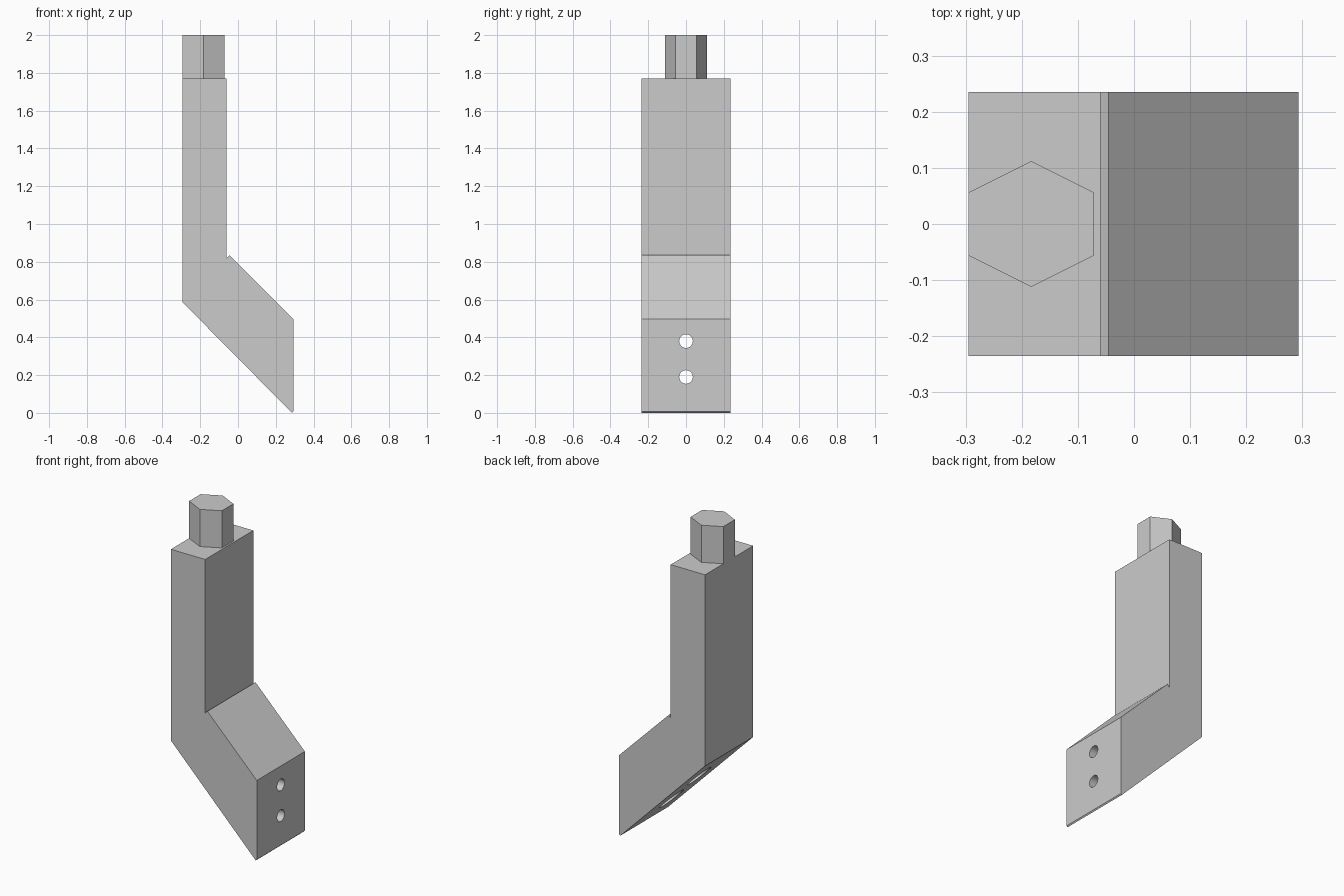
import bpy, bmesh
from math import radians, sin, cos, tau
from mathutils import Matrix

cube = bpy.data.objects.get("Cube")
if cube:
    bpy.data.objects.remove(cube, do_unlink=True)

GREY = (0.6, 0.6, 0.6, 1.0)
grey = bpy.data.materials.new("plain_grey")
grey.use_nodes = True
grey.diffuse_color = GREY
grey.node_tree.nodes["Principled BSDF"].inputs["Base Color"].default_value = GREY


def prism(name, outline, start, end, to_world):
    """Extrude a 2D outline from start to end; to_world maps (a, b, depth) to xyz."""
    bm = bmesh.new()
    rings = [[bm.verts.new(to_world(a, b, d)) for a, b in outline] for d in (start, end)]
    bm.faces.new(rings[0])
    bm.faces.new(rings[1])
    n = len(outline)
    for i in range(n):
        j = (i + 1) % n
        bm.faces.new((rings[0][i], rings[0][j], rings[1][j], rings[1][i]))
    bmesh.ops.recalc_face_normals(bm, faces=bm.faces)
    mesh = bpy.data.meshes.new(name)
    bm.to_mesh(mesh)
    bm.free()
    mesh.materials.append(grey)
    obj = bpy.data.objects.new(name, mesh)
    bpy.context.collection.objects.link(obj)
    return obj


def ring(radius, sides, centre=(0, 0), stretch=1.0):
    return [(centre[0] + stretch * radius * sin(tau * i / sides),
             centre[1] + radius * cos(tau * i / sides)) for i in range(sides)]


# Bent bracket: side profile in x and z, extruded across y
profile = [(-0.295, 1.77), (-0.295, 0.587), (0.286, 0.0), (0.293, 0.007),
           (0.293, 0.497), (-0.045, 0.835), (-0.06, 0.82), (-0.06, 1.77)]
bracket = prism("bent_bracket", profile, -0.235, 0.235, lambda x, z, y: (x, y, z))

# Two screw holes along x, each with a wider recess from the sloped underside
cutters = []
for z in (0.19, 0.38):
    for radius, start, end in ((0.036, -0.5, 0.5), (0.068, -0.5, 0.19)):
        cutters.append(prism("hole_cutter", ring(radius, 32, (0, z)), start, end,
                             lambda y, h, x: (x, y, h)))

bpy.context.view_layer.objects.active = bracket
for cutter in cutters:
    cutter.hide_render = True
    mod = bracket.modifiers.new("screw_hole", "BOOLEAN")
    mod.operation = "DIFFERENCE"
    mod.solver = "EXACT"
    mod.object = cutter
    bpy.ops.object.modifier_apply(modifier=mod.name)
for cutter in cutters:
    bpy.data.objects.remove(cutter, do_unlink=True)

# Six-sided peg on top, slightly stretched along x
peg = prism("hex_peg", ring(0.112, 6, (-0.183, 0), 1.155), 1.77, 2.0,
            lambda x, y, z: (x, y, z))

# Smooth hole walls, crisp edges elsewhere
bpy.ops.object.select_all(action="DESELECT")
bracket.select_set(True)
bpy.ops.object.shade_smooth_by_angle(angle=radians(25))
